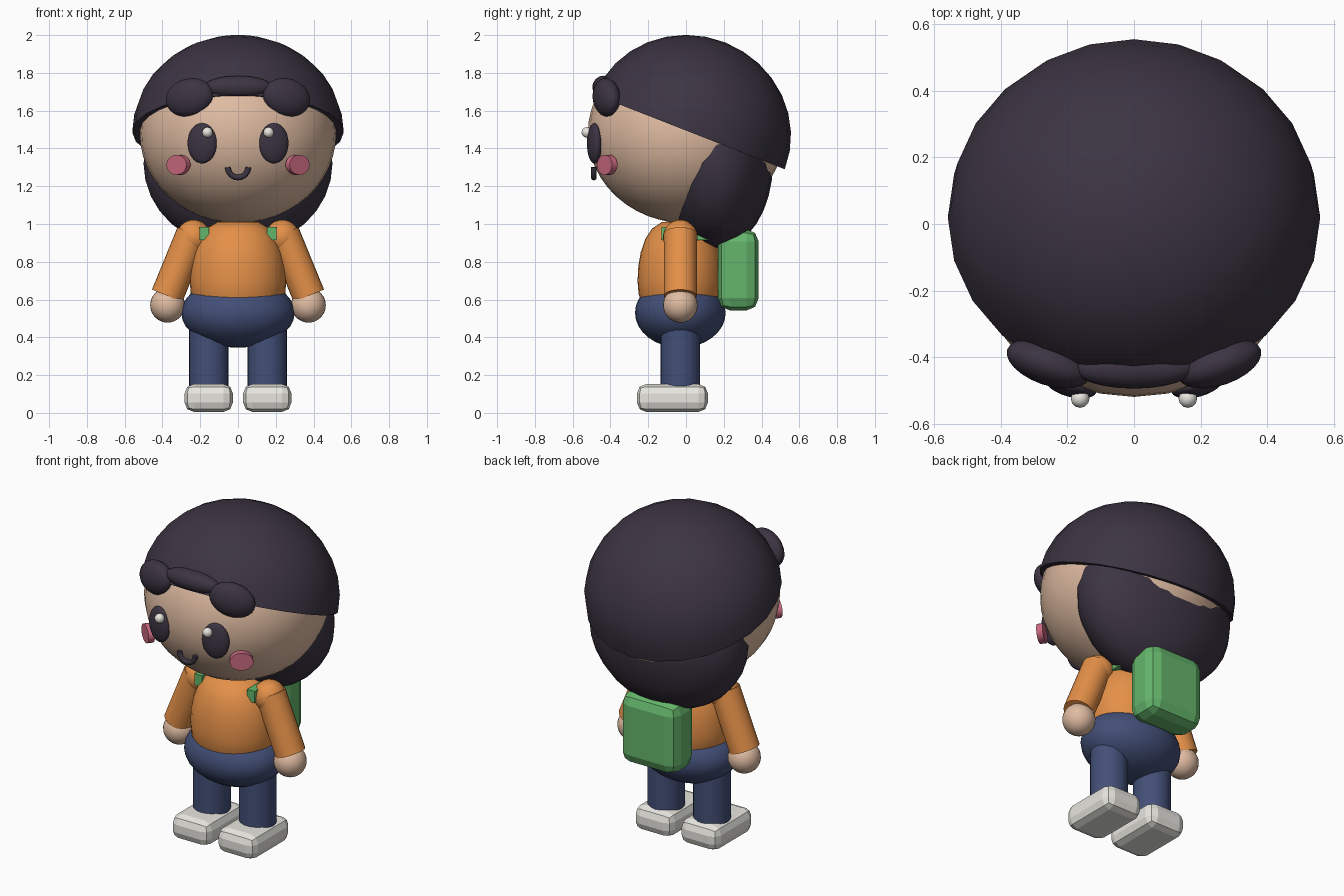
import bpy
import bmesh
from math import radians, pi, sin, cos
from mathutils import Vector

cube = bpy.data.objects.get("Cube")
if cube:
    bpy.data.objects.remove(cube, do_unlink=True)


def material(name, r, g, b):
    m = bpy.data.materials.new(name)
    m.use_nodes = True
    m.diffuse_color = (r, g, b, 1)
    node = next(n for n in m.node_tree.nodes if n.type == "BSDF_PRINCIPLED")
    node.inputs["Base Color"].default_value = (r, g, b, 1)
    node.inputs["Roughness"].default_value = 0.7
    return m


DARK = material("dark hair", 0.045, 0.034, 0.055)
SKIN = material("skin", 0.74, 0.5, 0.36)
ORANGE = material("orange shirt", 0.78, 0.28, 0.065)
BLUE = material("blue trousers", 0.055, 0.078, 0.185)
GREEN = material("green bag", 0.13, 0.47, 0.15)
PINK = material("pink cheek", 0.6, 0.145, 0.22)
WHITE = material("off white", 0.8, 0.79, 0.74)


def finish(name, mat, smooth=True):
    ob = bpy.context.object
    ob.name = name
    ob.data.materials.append(mat)
    if smooth:
        bpy.ops.object.shade_smooth_by_angle(angle=radians(40))
    return ob


def ball(name, mat, loc, size, rot=(0, 0, 0), segs=24, rings=16):
    bpy.ops.mesh.primitive_uv_sphere_add(segments=segs, ring_count=rings, radius=1, location=loc,
                                         rotation=[radians(a) for a in rot])
    bpy.context.object.scale = size
    return finish(name, mat)


def tube(name, mat, a, b, radius):
    a, b = Vector(a), Vector(b)
    bpy.ops.mesh.primitive_cylinder_add(vertices=24, radius=radius, depth=(b - a).length,
                                        location=(a + b) / 2)
    bpy.context.object.rotation_euler = (b - a).to_track_quat("Z", "Y").to_euler()
    return finish(name, mat)


def block(name, mat, loc, size, bevel):
    bpy.ops.mesh.primitive_cube_add(size=1, location=loc)
    ob = bpy.context.object
    ob.scale = size
    bpy.ops.object.transform_apply(location=False, rotation=False, scale=True)
    if bevel:
        mod = ob.modifiers.new("bevel", "BEVEL")
        mod.width, mod.segments = bevel, 2
    return finish(name, mat, smooth=False)


# Head and hair
ball("head", SKIN, (0, 0, 1.48), (0.52, 0.52, 0.475), segs=32, rings=24)
ball("back_hair", DARK, (0, 0.165, 1.32), (0.5, 0.295, 0.45))
cap = ball("hair_cap", DARK, (0, 0.02, 1.487), (0.56, 0.54, 0.51), rot=(-21.4, 0, 0))
bm = bmesh.new()
bm.from_mesh(cap.data)
cut = bmesh.ops.bisect_plane(bm, geom=bm.verts[:] + bm.edges[:] + bm.faces[:], dist=0.001,
                             plane_co=(0, 0, 0), plane_no=(0, 0, 1), clear_inner=True)
rim = [e for e in bm.edges if e.is_boundary]
bmesh.ops.holes_fill(bm, edges=rim, sides=0)
bm.to_mesh(cap.data)
bm.free()
bpy.ops.object.shade_smooth_by_angle(angle=radians(40))
ball("fringe_middle", DARK, (0, -0.435, 1.725), (0.18, 0.06, 0.06))

# Face details
for side, s in (("left", 1), ("right", -1)):
    ball(side + "_fringe_bun", DARK, (s * 0.257, -0.42, 1.67), (0.133, 0.065, 0.1),
         rot=(0, s * 14, s * 19))
    ball(side + "_eye", DARK, (s * 0.19, -0.485, 1.427), (0.08, 0.035, 0.107), rot=(0, 0, s * 15))
    ball(side + "_eye_shine", WHITE, (s * 0.162, -0.525, 1.485), (0.028,) * 3, segs=12, rings=8)
    bpy.ops.mesh.primitive_cylinder_add(vertices=24, radius=1, depth=2,
                                        location=(s * 0.315, -0.417, 1.313),
                                        rotation=(pi / 2, 0, s * radians(37)))
    bpy.context.object.scale = (0.066, 0.053, 0.018)
    finish(side + "_cheek", PINK)

# Smile, a half ring
curve = bpy.data.curves.new("mouth", "CURVE")
curve.dimensions = "3D"
curve.bevel_depth = 0.015
curve.use_fill_caps = True
line = curve.splines.new("POLY")
line.points.add(12)
for i, p in enumerate(line.points):
    a = pi + pi * i / 12
    p.co = (0.054 * cos(a), -0.488, 1.3 + 0.054 * sin(a), 1)
mouth = bpy.data.objects.new("mouth", curve)
bpy.context.collection.objects.link(mouth)
bpy.ops.object.select_all(action="DESELECT")
mouth.select_set(True)
bpy.context.view_layer.objects.active = mouth
bpy.ops.object.convert(target="MESH")
finish("mouth", DARK)

# Torso turned from a profile, flattened slightly front to back
profile = [(0.2, 0.5), (0.25, 0.63), (0.256, 0.7), (0.251, 0.78), (0.237, 0.85),
           (0.21, 0.92), (0.17, 0.975), (0.11, 1.01), (0, 1.02)]
bm = bmesh.new()
rings = [[bm.verts.new((r * cos(i * pi / 16), r * 0.885 * sin(i * pi / 16), z)) for i in range(32)]
         for r, z in profile[:-1]]
for low, high in zip(rings, rings[1:]):
    for i in range(32):
        j = (i + 1) % 32
        bm.faces.new((low[i], low[j], high[j], high[i]))
bm.faces.new(rings[0][::-1])
tip = bm.verts.new((0, 0, profile[-1][1]))
for i in range(32):
    bm.faces.new((rings[-1][i], rings[-1][(i + 1) % 32], tip))
mesh = bpy.data.meshes.new("torso")
bm.to_mesh(mesh)
bm.free()
torso = bpy.data.objects.new("torso", mesh)
torso.location.y = -0.03
bpy.context.collection.objects.link(torso)
bpy.ops.object.select_all(action="DESELECT")
torso.select_set(True)
bpy.context.view_layer.objects.active = torso
finish("torso", ORANGE)

ball("trouser_seat", BLUE, (0, -0.03, 0.53), (0.3, 0.24, 0.185), segs=32)

# Limbs, shoes and bag straps
for side, s in (("left", 1), ("right", -1)):
    ball(side + "_shoulder", ORANGE, (s * 0.235, -0.03, 0.93), (0.092,) * 3)
    tube(side + "_sleeve", ORANGE, (s * 0.24, -0.03, 0.95), (s * 0.375, -0.03, 0.62), 0.087)
    ball(side + "_hand", SKIN, (s * 0.373, -0.03, 0.57), (0.092,) * 3)
    tube(side + "_leg", BLUE, (s * 0.155, -0.03, 0.08), (s * 0.155, -0.03, 0.5), 0.105)
    block(side + "_shoe", WHITE, (s * 0.155, -0.072, 0.079), (0.256, 0.376, 0.148), 0.05)
    block(side + "_strap", GREEN, (s * 0.178, 0.04, 0.95), (0.05, 0.34, 0.07), 0)

# Backpack
block("backpack", GREEN, (0, 0.277, 0.757), (0.38, 0.215, 0.43), 0.065)
